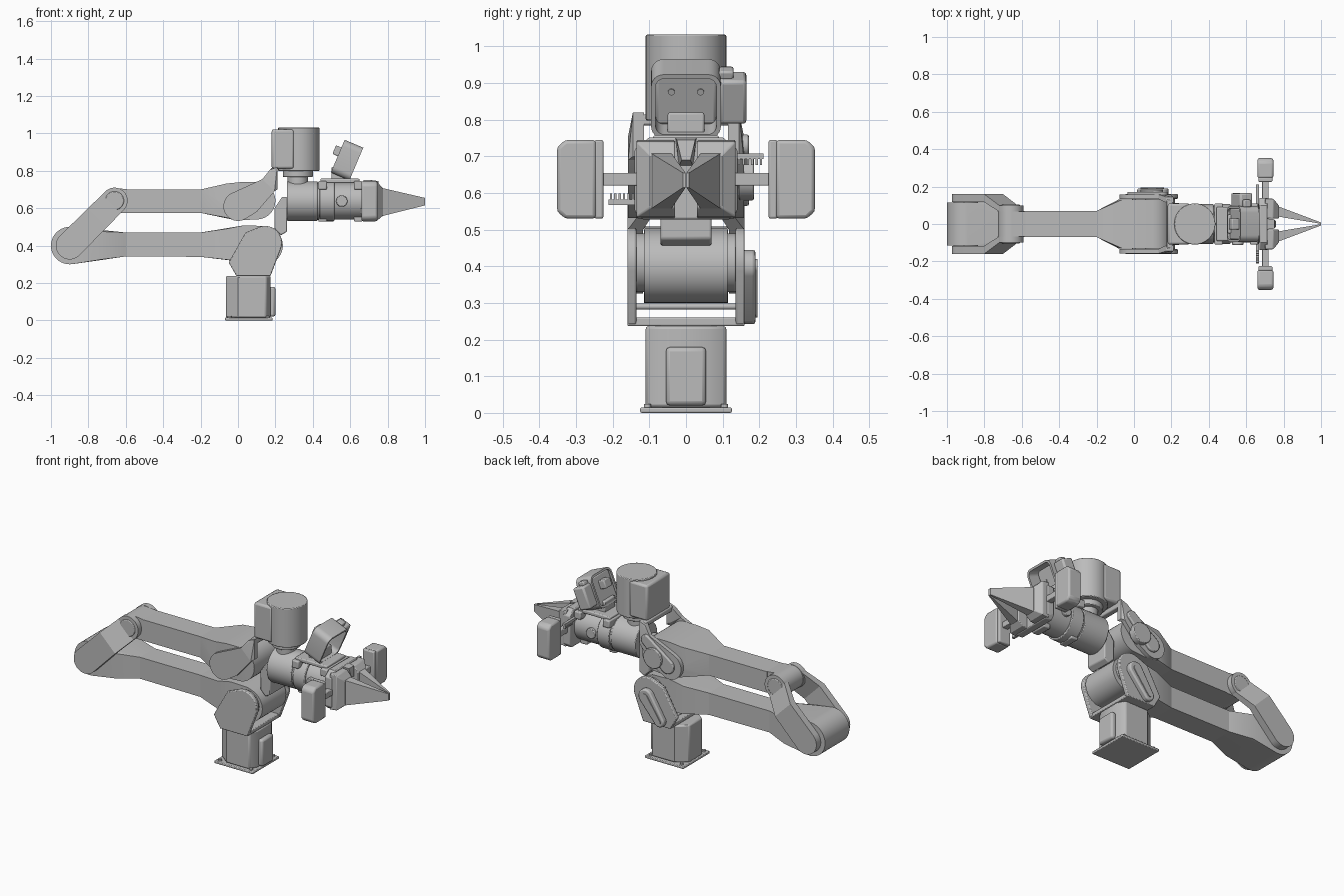
import bpy, bmesh, math
from mathutils import Matrix, Vector

cube = bpy.data.objects.get("Cube")
if cube:
    bpy.data.objects.remove(cube, do_unlink=True)

grey = bpy.data.materials.new("plain grey")
grey.use_nodes = True
COL = (0.5, 0.5, 0.5, 1.0)
grey.diffuse_color = COL
grey.node_tree.nodes["Principled BSDF"].inputs["Base Color"].default_value = COL


def finish(name, bm, bevel=0.0, matrix=None):
    if matrix:
        bm.transform(matrix)
    bmesh.ops.recalc_face_normals(bm, faces=bm.faces)
    me = bpy.data.meshes.new(name)
    bm.to_mesh(me)
    bm.free()
    ob = bpy.data.objects.new(name, me)
    bpy.context.collection.objects.link(ob)
    me.materials.append(grey)
    if bevel:
        m = ob.modifiers.new("soft_edges", "BEVEL")
        m.width, m.segments, m.limit_method = bevel, 2, "ANGLE"
        m.angle_limit = math.radians(40)
    bpy.ops.object.select_all(action="DESELECT")
    ob.select_set(True)
    bpy.context.view_layer.objects.active = ob
    bpy.ops.object.shade_smooth_by_angle(angle=math.radians(30))
    return ob


def add_hull(bm, specs):
    """Convex solid around discs (x, z, radius, y0, y1); radius 0 is a corner."""
    verts = []
    for x, z, r, y0, y1 in specs:
        n = 40 if r else 1
        for i in range(n):
            a = 2 * math.pi * i / n
            for y in (y0, y1):
                verts.append(bm.verts.new((x + r * math.cos(a), y, z + r * math.sin(a))))
    res = bmesh.ops.convex_hull(bm, input=verts)
    junk = [v for v in res["geom_interior"] if isinstance(v, bmesh.types.BMVert)]
    bmesh.ops.delete(bm, geom=junk, context="VERTS")


def hulls(name, groups, bevel=0.0, matrix=None, mirror=False):
    bm = bmesh.new()
    for g in groups:
        add_hull(bm, g)
        if mirror:
            add_hull(bm, [(x, z, r, -y0, -y1) for x, z, r, y0, y1 in g])
    bmesh.ops.dissolve_limit(bm, angle_limit=0.01, verts=bm.verts, edges=bm.edges)
    return finish(name, bm, bevel, matrix)


def box(name, x, y, z, bevel=0.006, matrix=None):
    return hulls(name, [[(a, c, 0, y[0], y[1]) for a in x for c in z]], bevel, matrix)


def cyl(name, axis, centre, r, half, bevel=0.004):
    rot = {"x": Matrix.Rotation(math.pi / 2, 4, "Z"),
           "y": Matrix.Identity(4), "z": Matrix.Rotation(math.pi / 2, 4, "X")}[axis]
    return hulls(name, [[(0, 0, r, -half, half)]], bevel, Matrix.Translation(centre) @ rot)


def sym(pts, w):
    """Corner points or discs with a shared half width."""
    return [(x, z, r, -w, w) for x, z, r in pts]


# Base: flange, chamfered column, cover plate and corner bolts
box("base_flange", (-0.07, 0.185), (-0.125, 0.125), (0, 0.015), 0.004)
col = [(-0.065, -0.06), (0.0, -0.11), (0.15, -0.11), (0.175, -0.065)]
bm = bmesh.new()
ring = [bm.verts.new((x, y, 0.015)) for x, y in col + [(x, -y) for x, y in reversed(col)]]
f = bm.faces.new(ring)
up = bmesh.ops.extrude_face_region(bm, geom=[f])["geom"]
bmesh.ops.translate(bm, vec=(0, 0, 0.222), verts=[v for v in up if isinstance(v, bmesh.types.BMVert)])
finish("base_column", bm, 0.008)
box("base_cover", (0.165, 0.2), (-0.055, 0.055), (0.02, 0.18), 0.012)
for i in (-1, 1):
    for x in (-0.045, 0.16):
        cyl("flange_bolt", "z", (x, i * 0.105, 0.018), 0.01, 0.006, 0)

# Shoulder bracket: floor, two cheeks, tie bar and side cover
box("shoulder_floor", (-0.01, 0.175), (-0.16, 0.16), (0.237, 0.26), 0.004)
cheek = [(-0.05, 0.31, 0), (-0.01, 0.24, 0), (0.175, 0.24, 0), (0.165, 0.27, 0),
         (0.145, 0.415, 0.09), (0.04, 0.47, 0)]
hulls("shoulder_cheeks", [[(x, z, r, 0.135, 0.16) for x, z, r in cheek]], 0.005, mirror=True)
cyl("shoulder_tie_bar", "y", (0.0, 0, 0.29), 0.008, 0.14, 0)
hulls("shoulder_side_cover", [[(0.14, 0.40, 0.045, 0.155, 0.19), (0.05, 0.275, 0.033, 0.155, 0.19)]], 0.008)
hulls("shoulder_cover_rib", [[(0.14, 0.40, 0.02, 0.185, 0.195), (0.05, 0.275, 0.015, 0.185, 0.195)]])

# Lower arm: shoulder drum, slim bar, elbow block
shoulder = sym([(0.14, 0.40, 0.1)], 0.113) + sym([(0.03, 0.508, 0), (0.14, 0.505, 0)], 0.113)
shoulder += sym([(-0.06, 0.49, 0), (-0.06, 0.325, 0)], 0.113) + sym([(-0.2, 0.47, 0), (-0.2, 0.34, 0)], 0.07)
elbow = sym([(-0.9, 0.40, 0.1)], 0.115) + sym([(-0.73, 0.326, 0), (-0.73, 0.475, 0)], 0.115)
elbow += sym([(-0.6, 0.342, 0), (-0.6, 0.47, 0)], 0.07)
bar = sym([(-0.605, 0.342, 0), (-0.605, 0.47, 0), (-0.195, 0.34, 0), (-0.195, 0.47, 0)], 0.07)
hulls("lower_arm", [shoulder, bar, elbow])
cyl("shoulder_hub", "y", (0.14, 0, 0.41), 0.08, 0.137)
cyl("elbow_hub", "y", (-0.9, 0, 0.40), 0.065, 0.125)

# Upper arm: rear eye, slim bar, wide wrist end
rear = sym([(-0.66, 0.64, 0.068), (-0.58, 0.575, 0), (-0.58, 0.70, 0)], 0.068)
bar = sym([(-0.585, 0.575, 0), (-0.585, 0.70, 0), (-0.195, 0.575, 0), (-0.195, 0.70, 0)], 0.07)
wide = sym([(0.10, 0.64, 0.1), (0.0, 0.615, 0.08), (-0.06, 0.732, 0), (-0.06, 0.55, 0), (0.02, 0.74, 0)], 0.132)
wide += sym([(-0.2, 0.575, 0), (-0.2, 0.70, 0)], 0.07)
hulls("upper_arm", [rear, bar, wide])
cyl("wrist_pivot_cap", "y", (0.095, 0.165, 0.64), 0.06, 0.02)


def bent_link(name, a, b, ra, rb, ta, tb, ya, yb):
    """Fork of two plates from eye a to eye b, stepping from depth ya to yb."""
    d = Vector((b[0] - a[0], b[1] - a[1]))
    n = Vector((-d.y, d.x)).normalized()

    def edge(t, y):
        c, r = Vector(a) + d * t, ra + (rb - ra) * t
        return [(c.x + s * n.x * r, c.y + s * n.y * r, 0, y[0], y[1]) for s in (-1, 1)]
    return hulls(name, [[(*a, ra, *ya)] + edge(ta, ya), edge(ta, ya) + edge(tb, yb),
                        edge(tb, yb) + [(*b, rb, *yb)]], mirror=True)


# Elbow fork between the arms
bent_link("elbow_fork", (-0.9, 0.40), (-0.66, 0.64), 0.074, 0.07, 0.62, 0.95, (0.118, 0.16), (0.066, 0.1))
cyl("upper_elbow_pin", "y", (-0.66, 0, 0.64), 0.05, 0.104)

# Wrist fork rising to the motor, with tie bar and side cover
low, top = (0.134, 0.158), (0.115, 0.145)
hulls("wrist_fork", [[(0.0, 0.61, 0.078, *low), (0.10, 0.58, 0, *low), (0.13, 0.755, 0, *low), (0.195, 0.69, 0, *low)],
                     [(0.13, 0.755, 0, *low), (0.195, 0.69, 0, *low), (0.21, 0.70, 0, *top),
                      (0.17, 0.805, 0, *top), (0.21, 0.82, 0, *top)]], mirror=True)
hulls("wrist_side_cover", [[(0.01, 0.61, 0.045, 0.15, 0.172), (0.15, 0.73, 0.03, 0.15, 0.172)]], 0.006)
box("wrist_tie_bar", (0.175, 0.21), (-0.13, 0.13), (0.785, 0.815))
hulls("wrist_back_bracket", [sym([(0.195, 0.49, 0), (0.23, 0.455, 0), (0.262, 0.475, 0), (0.262, 0.66, 0),
                                  (0.235, 0.66, 0), (0.195, 0.60, 0)], 0.07)], 0.006)

# Upright motor
cyl("motor_drum", "z", (0.325, 0, 0.915), 0.11, 0.117)
box("motor_back", (0.18, 0.30), (-0.11, 0.11), (0.81, 1.022), 0.012)
cyl("motor_foot", "z", (0.32, 0, 0.785), 0.08, 0.018)
cyl("motor_neck", "z", (0.32, 0, 0.75), 0.055, 0.04, 0)

# Wrist roll barrel
Z = 0.638
for name, x0, x1, r in (("roll_barrel", 0.262, 0.425, 0.106), ("roll_seam", 0.42, 0.44, 0.1),
                        ("roll_collar", 0.435, 0.515, 0.108), ("gripper_neck", 0.51, 0.68, 0.098)):
    cyl(name, "x", ((x0 + x1) / 2, 0, Z), r, (x1 - x0) / 2)
for x in (0.43, 0.62):
    box("barrel_clamp", (x, x + 0.045), (-0.11, 0.11), (0.70, 0.745))
    box("barrel_foot", (x, x + 0.045), (-0.05, 0.05), (0.528, 0.56))
for i in (-1, 1):
    cyl("clamp_boss", "y", (0.555, i * 0.10, Z), 0.03, 0.012)

# Camera mount and tilted hood
box("camera_plate", (0.44, 0.65), (-0.09, 0.09), (0.735, 0.758))
box("camera_post", (0.5, 0.585), (-0.05, 0.05), (0.74, 0.82))
ax, upv = Vector((0.92, 0, -0.39)).normalized(), Vector((0.39, 0, 0.92)).normalized()
frame = Matrix.Translation((0.583, 0, 0.857)) @ Matrix((
    (0, ax.x, upv.x, 0), (-1, 0, 0, 0), (0, ax.z, upv.z, 0), (0, 0, 0, 1)))


def rounded(w, h, r, y):
    pts = []
    for k, (sx, sz) in enumerate(((1, 1), (-1, 1), (-1, -1), (1, -1))):
        for i in range(7):
            a = math.pi / 2 * (k + i / 6)
            pts.append((sx * (w - r) + r * math.cos(a), y, sz * (h - r) + r * math.sin(a)))
    return pts


bm = bmesh.new()
rings = [[bm.verts.new(p) for p in rounded(*s)] for s in
         ((0.095, 0.095, 0.035, -0.054), (0.095, 0.095, 0.035, 0.054),
          (0.083, 0.083, 0.025, 0.054), (0.083, 0.083, 0.025, -0.054))]
for k in range(4):
    A, B = rings[k], rings[(k + 1) % 4]
    for i in range(len(A)):
        j = (i + 1) % len(A)
        bm.faces.new((A[i], A[j], B[j], B[i]))
finish("camera_hood", bm, 0, frame)
box("camera_back", (-0.085, 0.085), (-0.045, -0.015), (-0.085, 0.085), 0.01, frame)
for i in (-1, 1):
    hulls("camera_lens", [[(i * 0.04, 0.015, 0.009, -0.02, -0.01)]], 0, frame)
box("camera_side_box", (-0.165, -0.09), (-0.045, 0.03), (-0.065, 0.065), 0.01, frame)
box("camera_side_lug", (-0.13, -0.09), (-0.03, 0.01), (0.06, 0.085), 0.006, frame)
box("camera_connector", (-0.03, 0.03), (-0.085, -0.04), (0.0, 0.05), 0.006, frame)

# Gripper housing, split carriers and jaws
house = [(0.1, 0.752), (0.14, 0.72), (0.14, 0.55), (0.12, 0.528)]
pts = [(x, z, 0, -y, y) for y, z in house for x in (0.67, 0.715)]
hulls("gripper_housing", [pts], 0.005)
hulls("jaw_carriers", [[(x, z, 0, 0.03, w) for x, w, z0, z1 in ((0.7, 0.135, 0.53, 0.745), (0.745, 0.135, 0.535, 0.74),
                                                               (0.775, 0.098, 0.56, 0.705)) for z in (z0, z1)]], 0.004, mirror=True)
hulls("jaws", [[(0.74, 0.55, 0, 0.045, 0.106), (0.74, 0.715, 0, 0.045, 0.106),
                (1.0, 0.615, 0, 0.001, 0.008), (1.0, 0.655, 0, 0.001, 0.008)]], mirror=True)
hulls("gripper_top_wedge", [[(0.70, 0.752, 0, -0.03, 0.03), (0.75, 0.745, 0, -0.025, 0.025),
                             (0.70, 0.67, 0, -0.02, 0.02), (0.76, 0.69, 0, -0.012, 0.012)]])
for i in (-1, 1):
    for z in (0.59, 0.685):
        cyl("carrier_bolt", "x", (0.746, i * 0.118, z), 0.007, 0.004, 0)

# Side paddles on rods
for s in (-1, 1):
    ys = sorted((s * 0.1, s * 0.24))
    box("paddle_rod", (0.685, 0.72), ys, (0.62, 0.655), 0.003)
    box("paddle_back", (0.665, 0.74), sorted((s * 0.225, s * 0.25)), (0.53, 0.745), 0.006)
    hulls("paddle_pad", [[(x, z, 0, s * 0.245, s * w) for x in (0.66, 0.745)
                          for z, w in ((0.53, 0.33), (0.745, 0.33), (0.55, 0.352), (0.725, 0.352))]], 0.01)
    # toothed rack
    z = Z + s * 0.055
    box("rack_bar", (0.652, 0.668), sorted((s * 0.08, s * 0.212)), sorted((z, z + s * 0.015)), 0)
    for k in range(6):
        y = s * (0.145 + 0.012 * k)
        box("rack_tooth", (0.652, 0.668), (y - 0.003, y + 0.003), sorted((z + s * 0.001, z - s * 0.016)), 0)
